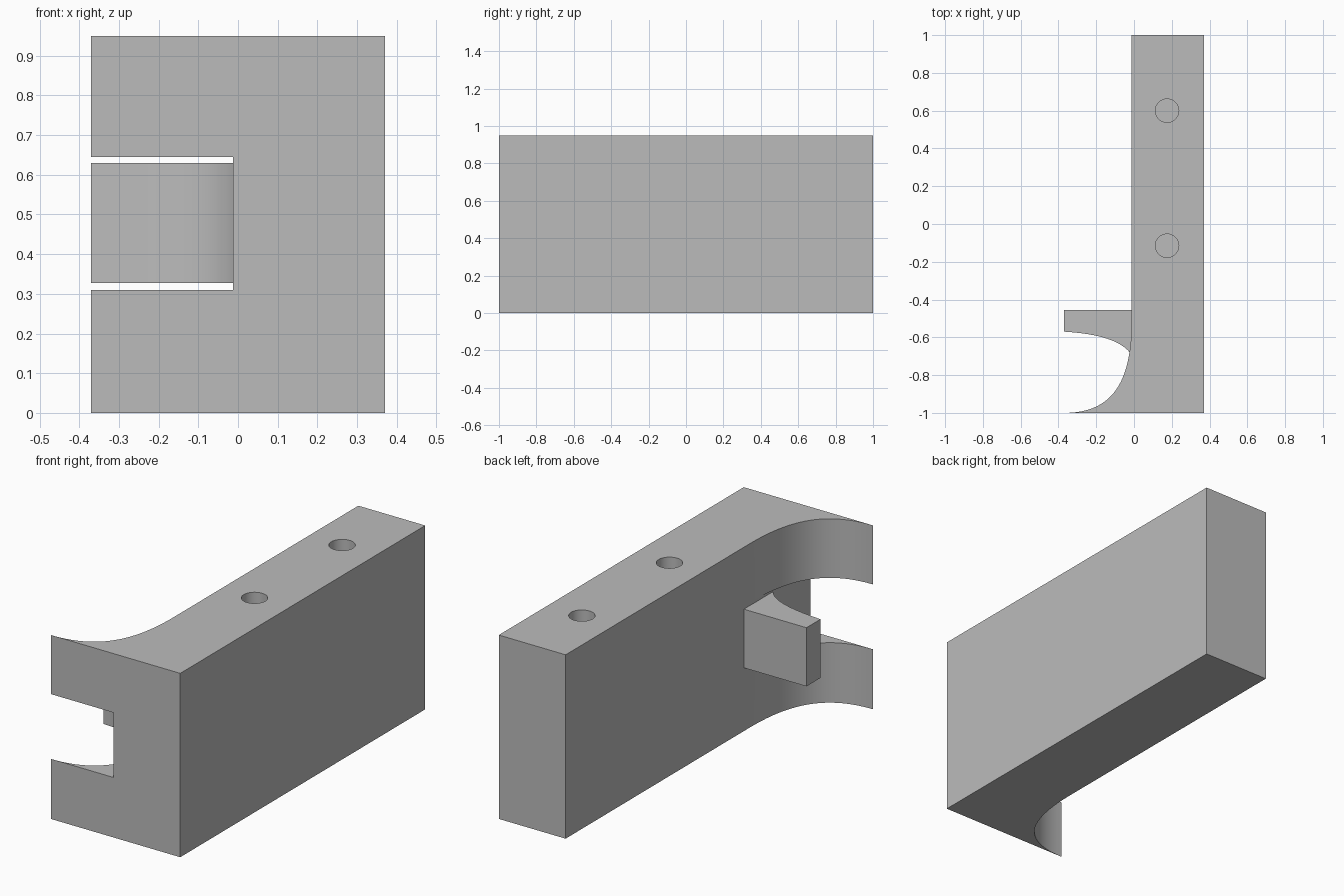
import bpy, bmesh
from mathutils import Vector
from mathutils.geometry import interpolate_bezier

cube = bpy.data.objects.get("Cube")
if cube:
    bpy.data.objects.remove(cube, do_unlink=True)

HEIGHT = 0.95
WALL_X = -0.012      # flat side that carries the flare and the tongue
OUTER_X = 0.37

grey = bpy.data.materials.new("plain_grey")
grey.use_nodes = True
grey.diffuse_color = (0.5, 0.5, 0.5, 1)
grey.node_tree.nodes["Principled BSDF"].inputs["Base Color"].default_value = (0.5, 0.5, 0.5, 1)


def curve(*points, steps=28):
    """Sample a cubic curve through plan view control points."""
    return [p.to_2d() for p in interpolate_bezier(*[Vector((*p, 0)) for p in points], steps)]


def extrude_plan(name, outline, bottom, top):
    """Raise a plan outline into a solid."""
    bm = bmesh.new()
    face = bm.faces.new([bm.verts.new((p[0], p[1], bottom)) for p in outline])
    raised = bmesh.ops.extrude_face_region(bm, geom=[face])["geom"]
    bmesh.ops.translate(bm, vec=(0, 0, top - bottom),
                        verts=[v for v in raised if isinstance(v, bmesh.types.BMVert)])
    bmesh.ops.recalc_face_normals(bm, faces=bm.faces)
    mesh = bpy.data.meshes.new(name)
    bm.to_mesh(mesh)
    bm.free()
    mesh.materials.append(grey)
    obj = bpy.data.objects.new(name, mesh)
    bpy.context.collection.objects.link(obj)
    return obj


def activate(obj):
    bpy.ops.object.select_all(action='DESELECT')
    obj.select_set(True)
    bpy.context.view_layer.objects.active = obj


def cut(obj, cutter):
    """Subtract the cutter and discard it."""
    mod = obj.modifiers.new("cut", 'BOOLEAN')
    mod.operation, mod.solver, mod.object = 'DIFFERENCE', 'EXACT', cutter
    activate(obj)
    bpy.ops.object.modifier_apply(modifier=mod.name)
    bpy.data.objects.remove(cutter, do_unlink=True)


# Body: long block with a flared front end
flare = curve((WALL_X, -0.5), (WALL_X, -0.82), (-0.1, -1), (-OUTER_X, -1))
body = extrude_plan("body", [(OUTER_X, -1), (OUTER_X, 1), (WALL_X, 1)] + flare, 0, HEIGHT)

# Slot through the flare
slot_x = WALL_X - 0.0005
cut(body, extrude_plan("slot_cutter",
                       [(-0.6, -1.2), (slot_x, -1.2), (slot_x, -0.3), (-0.6, -0.3)], 0.31, 0.645))

# Two blind holes in the top
for y in (0.6, -0.115):
    bpy.ops.mesh.primitive_cylinder_add(vertices=48, radius=0.062, depth=1,
                                        location=(0.175, y, HEIGHT))
    cut(body, bpy.context.object)

# Tongue: curved finger standing in the slot
underside = curve((-OUTER_X, -0.57), (-0.2, -0.58), (-0.06, -0.615), (WALL_X, -0.695))
tongue = extrude_plan("tongue", [(-OUTER_X, -0.455)] + underside
                      + [(0.01, -0.695), (0.01, -0.455)], 0.327, 0.63)

# Smooth curved walls, sharp corners
for obj in (body, tongue):
    activate(obj)
    bpy.ops.object.shade_smooth_by_angle(angle=0.5)
